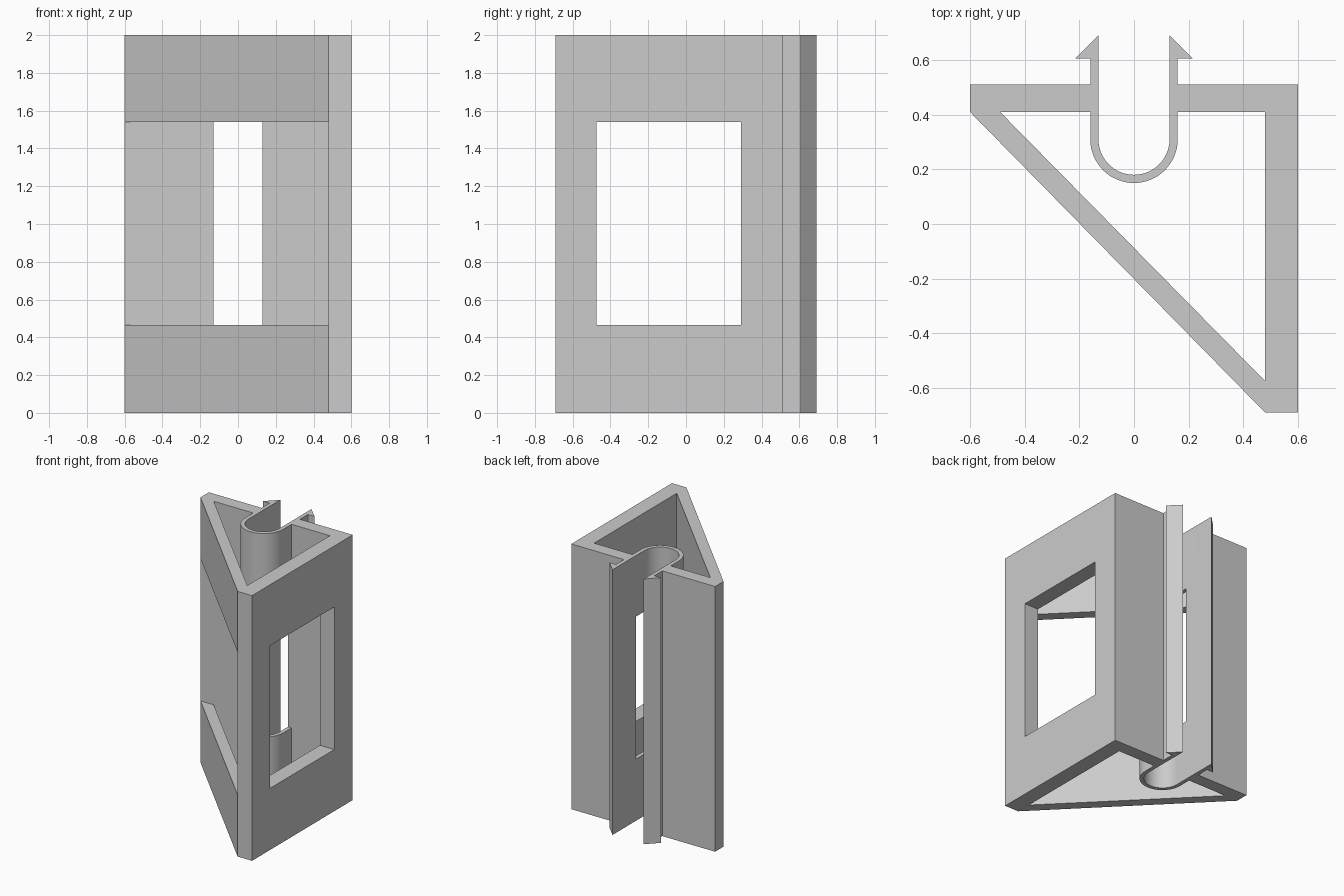
import bpy, bmesh
from math import pi, cos, sin

if "Cube" in bpy.data.objects:
    bpy.data.objects.remove(bpy.data.objects["Cube"], do_unlink=True)

HEIGHT = 2.0
WIN_LOW, WIN_HIGH = 0.465, 1.54

gray = bpy.data.materials.new("plain gray")
gray.use_nodes = True
color = (0.6, 0.6, 0.6, 1)
gray.diffuse_color = color
gray.node_tree.nodes["Principled BSDF"].inputs["Base Color"].default_value = color


def prism(name, outline, z0, z1):
    """Extrude a closed plan outline between two heights."""
    bm = bmesh.new()
    face = bm.faces.new([bm.verts.new((x, y, z0)) for x, y in outline])
    top = bmesh.ops.extrude_face_region(bm, geom=[face])["geom"]
    bmesh.ops.translate(bm, vec=(0, 0, z1 - z0),
                        verts=[g for g in top if isinstance(g, bmesh.types.BMVert)])
    bmesh.ops.recalc_face_normals(bm, faces=bm.faces)
    mesh = bpy.data.meshes.new(name)
    bm.to_mesh(mesh)
    bm.free()
    mesh.materials.append(gray)
    obj = bpy.data.objects.new(name, mesh)
    bpy.context.collection.objects.link(obj)
    return obj


def rect(x0, y0, x1, y1):
    return [(x0, y0), (x1, y0), (x1, y1), (x0, y1)]


def arc(radius, steps=32):
    """Half circle dipping toward the front, from +x round to -x."""
    return [(radius * cos(pi * i / steps), 0.31 - radius * sin(pi * i / steps))
            for i in range(steps + 1)]


def cut(target, cutter):
    cutter.hide_render = True
    mod = target.modifiers.new(cutter.name, "BOOLEAN")
    mod.operation, mod.solver, mod.object = "DIFFERENCE", "EXACT", cutter
    bpy.context.view_layer.objects.active = target
    bpy.ops.object.modifier_apply(modifier=mod.name)
    bpy.data.objects.remove(cutter, do_unlink=True)


# Triangular bracket with a U-shaped spring clip and barbs let into the back wall
barb = [(0.16, 0.51), (0.16, 0.605), (0.215, 0.605), (0.13, 0.69)]
outer = ([(0.48, -0.69), (0.6, -0.69), (0.6, 0.51)] + barb + arc(0.13)
         + [(-x, y) for x, y in reversed(barb)] + [(-0.6, 0.51), (-0.6, 0.41)])
bracket = prism("clip_bracket", outer, 0, HEIGHT)

# Hollow core, wrapping round the outside of the clip
core = [(0.48, -0.575), (0.48, 0.41), (0.16, 0.41)] + arc(0.16) + [(-0.16, 0.41), (-0.49, 0.41)]
cut(bracket, prism("core_cutter", core, -0.1, HEIGHT + 0.1))

# Open middle of the sloping wall and clip, then the side window
cut(bracket, prism("slope_cutter", rect(-1, -1, 0.48, 0.41), WIN_LOW, WIN_HIGH))
cut(bracket, prism("window_cutter", rect(0.4, -0.475, 0.7, 0.29), WIN_LOW, WIN_HIGH))

# Smooth only the rounded clip
bpy.ops.object.select_all(action="DESELECT")
bracket.select_set(True)
bpy.context.view_layer.objects.active = bracket
bpy.ops.object.shade_smooth_by_angle(angle=0.5)
